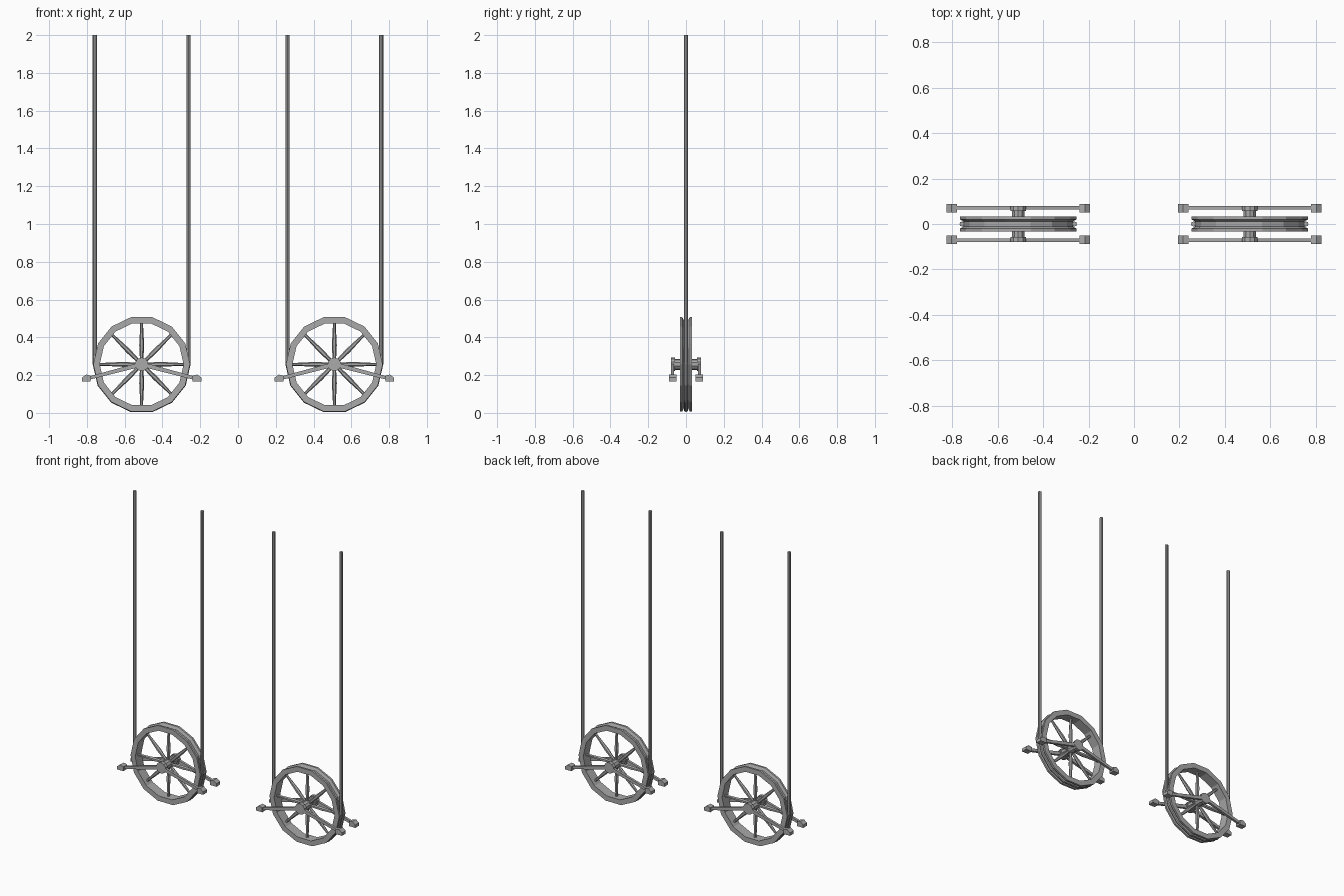
import bpy, bmesh, math
from mathutils import Vector, Matrix

if "Cube" in bpy.data.objects:
    bpy.data.objects.remove(bpy.data.objects["Cube"])

SIDES = 14            # facets of the wheel
CX, CZ = 0.51, 0.257  # wheel centres

grey = bpy.data.materials.new("metal grey")
grey.diffuse_color = (0.4, 0.4, 0.4, 1)
grey.use_nodes = True
grey.node_tree.nodes["Principled BSDF"].inputs["Base Color"].default_value = grey.diffuse_color


def finish(name, bm):
    bmesh.ops.recalc_face_normals(bm, faces=bm.faces)
    me = bpy.data.meshes.new(name)
    bm.to_mesh(me)
    bm.free()
    me.materials.append(grey)
    ob = bpy.data.objects.new(name, me)
    bpy.context.collection.objects.link(ob)
    return ob


def loft(bm, rings, caps=True, closed=False):
    """Skin a list of equal-length point rings."""
    vs = [[bm.verts.new(p) for p in r] for r in rings]
    n = len(vs[0])
    pairs = list(zip(vs, vs[1:])) + ([(vs[-1], vs[0])] if closed else [])
    for a, b in pairs:
        for i in range(n):
            j = (i + 1) % n
            bm.faces.new((a[i], a[j], b[j], b[i]))
    if caps and not closed:
        bm.faces.new(vs[0])
        bm.faces.new(vs[-1])


def polar(c, r, a, y):
    return Vector((c + r * math.cos(a), y, CZ + r * math.sin(a)))


def rim(side, c):
    # grooved rim: profile of (y, radius) spun round the axle
    profile = [(-.033, .222), (-.033, .256), (-.02, .256), (-.011, .238),
               (.011, .238), (.02, .256), (.033, .256), (.033, .222)]
    bm = bmesh.new()
    loft(bm, [[polar(c, r, math.tau * k / SIDES, y) for y, r in profile]
              for k in range(SIDES)], closed=True)
    finish(side + "_rim", bm)


def spokes(side, c):
    # eight spokes, swollen in the middle
    bm = bmesh.new()
    for k in range(8):
        rot = Matrix.Rotation(math.tau * k / 8, 3, 'Y')
        rings = []
        for d, w in ((.02, .009), (.1, .013), (.2, .008), (.228, .008)):
            rings.append([rot @ Vector((w * math.cos(t * math.tau / 6),
                                        w * math.sin(t * math.tau / 6), d))
                          + Vector((c, 0, CZ)) for t in range(6)])
        loft(bm, rings)
    finish(side + "_spokes", bm)


def hub(side, c):
    # axle with a wider collar at each end
    bm = bmesh.new()
    steps = [(-.08, .036), (-.057, .036), (-.057, .029),
             (.057, .029), (.057, .036), (.08, .036)]
    loft(bm, [[polar(c, r, math.tau * (k + .5) / 10, y) for k in range(10)]
              for y, r in steps])
    finish(side + "_hub", bm)


def rope(side, c):
    # rope hanging round the lower half of the wheel
    r, w = .248, .011
    path = [(Vector((c - r, 0, 2)), 0)]
    path += [(polar(c, r, math.pi + math.pi * k / 7, 0), math.pi * k / 7)
             for k in range(8)]
    path.append((Vector((c + r, 0, 2)), math.pi))
    rings = []
    for p, a in path:
        out = Vector((-math.cos(a), 0, -math.sin(a)))
        rings.append([p + out * w * math.cos(t * math.tau / 8)
                      + Vector((0, w * math.sin(t * math.tau / 8), 0))
                      for t in range(8)])
    bm = bmesh.new()
    loft(bm, rings)
    finish(side + "_rope", bm)


def brackets(side, c):
    foot = [(.27, -.09), (.316, -.09), (.316, -.07), (.294, -.054), (.27, -.06)]
    arms, feet = bmesh.new(), bmesh.new()
    for sy in (-1, 1):
        for sx in (-1, 1):
            # sloping arm from the hub
            loft(arms, [[Vector((c + sx * x, sy * .071 + dy, CZ + z + dz))
                         for dy, dz in ((-.008, -h), (.008, -h), (.008, h), (-.008, h))]
                        for x, z, h in ((.02, -.005, .012), (.28, -.073, .009))])
            # pointed block at the arm's end
            loft(feet, [[Vector((c + sx * x, sy * y, CZ + z)) for x, z in foot]
                        for y in (.05, .089)])
    finish(side + "_bracket_arms", arms)
    finish(side + "_bracket_feet", feet)


for side, c in (("left", -CX), ("right", CX)):
    for part in (rim, spokes, hub, rope, brackets):
        part(side, c)
